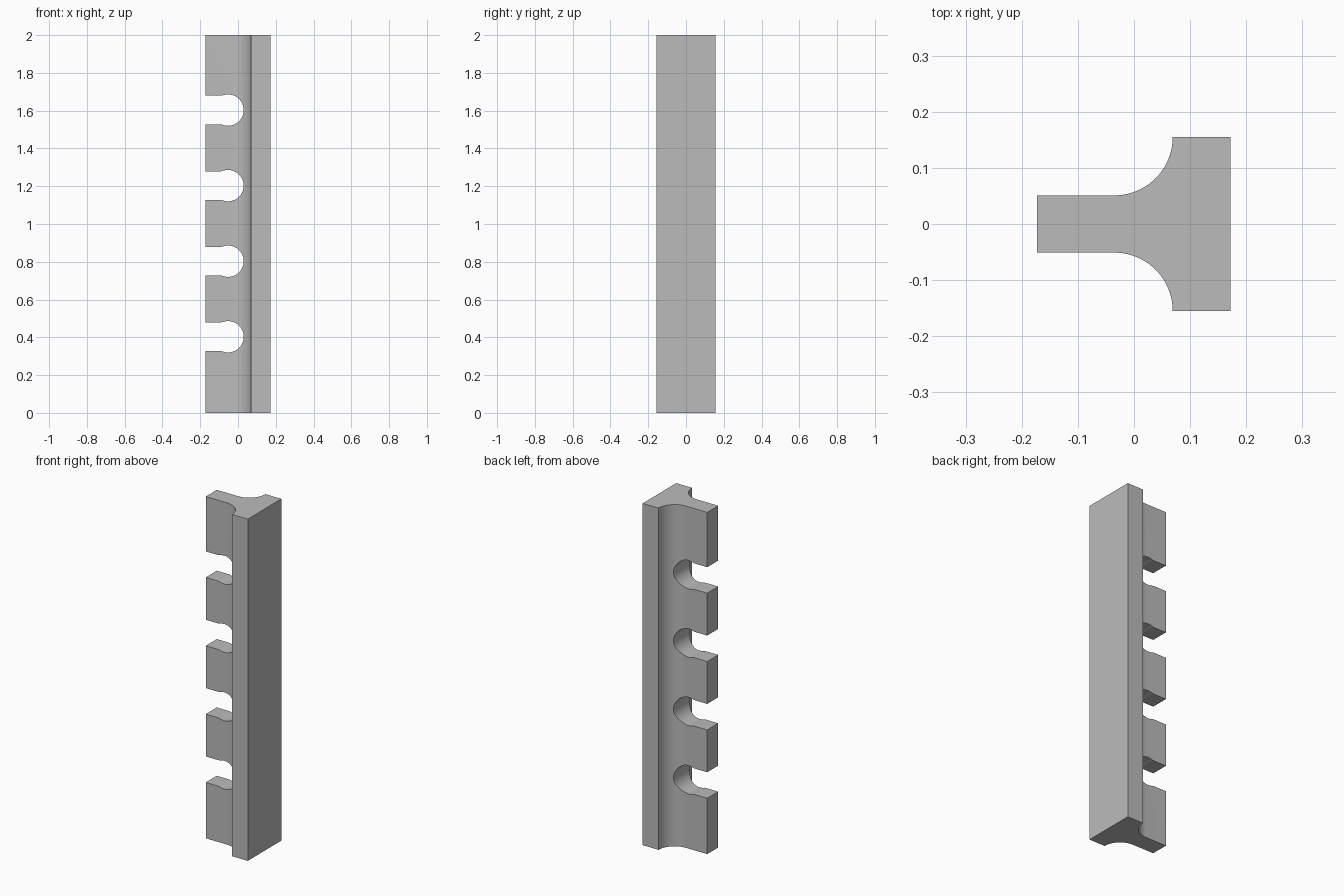
import bpy, bmesh
from math import sin, cos, pi, sqrt, atan2, radians
from mathutils import Vector

cube = bpy.data.objects.get("Cube")
if cube:
    bpy.data.objects.remove(cube, do_unlink=True)

grey = bpy.data.materials.new("plain grey")
grey.use_nodes = True
COLOUR = (0.5, 0.5, 0.5, 1)
grey.diffuse_color = COLOUR
grey.node_tree.nodes["Principled BSDF"].inputs["Base Color"].default_value = COLOUR


def arc(cx, cy, r, start, end, steps):
    """Points along an arc, both ends included."""
    angles = [start + (end - start) * i / steps for i in range(steps + 1)]
    return [(cx + r * cos(a), cy + r * sin(a)) for a in angles]


def mirrored(half):
    """Close a half outline by reflecting it in its second coordinate."""
    return half + [(u, -v) for u, v in reversed(half)]


def prism(bm, points, direction):
    """Extrude a flat outline into a closed solid."""
    face = bm.faces.new([bm.verts.new(p) for p in points])
    extruded = bmesh.ops.extrude_face_region(bm, geom=[face])["geom"]
    verts = [g for g in extruded if isinstance(g, bmesh.types.BMVert)]
    bmesh.ops.translate(bm, vec=Vector(direction), verts=verts)


def make_object(name, bm):
    bmesh.ops.recalc_face_normals(bm, faces=bm.faces[:])
    mesh = bpy.data.meshes.new(name)
    bm.to_mesh(mesh)
    bm.free()
    mesh.materials.append(grey)
    obj = bpy.data.objects.new(name, mesh)
    bpy.context.collection.objects.link(obj)
    return obj


# Rail: T-shaped section with filleted inner corners
LEFT, RIGHT, HEIGHT = -0.173, 0.172, 2.0
FLANGE, FILLET = 0.155, 0.104
half = [(LEFT, FLANGE - FILLET)]
half += arc(-0.035, FLANGE, FILLET, -pi / 2, 0, 20)
half += [(RIGHT, FLANGE)]
bm = bmesh.new()
prism(bm, [(x, y, 0) for x, y in mirrored(half)], (0, 0, HEIGHT))
rail = make_object("notched_rail", bm)

# Notches: straight mouth blending into a slightly wider round seat
SEAT_X, SEAT_R, MOUTH, BLEND = -0.053, 0.083, 0.076, 0.05
rise = MOUTH + BLEND
run = sqrt((SEAT_R + BLEND) ** 2 - rise ** 2)
meet = atan2(rise, -run)
notch = [(LEFT - 0.1, MOUTH)]
notch += arc(SEAT_X - run, rise, BLEND, -pi / 2, meet - pi, 6)
notch += arc(SEAT_X, 0, SEAT_R, meet, 0, 24)[1:-1]
notch += [(SEAT_X + SEAT_R, 0)]
outline = notch + [(u, -v) for u, v in reversed(notch[:-1])]
bm = bmesh.new()
for i in range(4):
    z = 0.403 + 0.4 * i
    prism(bm, [(x, -0.3, z + v) for x, v in outline], (0, 0.6, 0))
cutter = make_object("notch_cutter", bm)
cutter.hide_render = True

cut = rail.modifiers.new("notches", "BOOLEAN")
cut.operation = "DIFFERENCE"
cut.solver = "EXACT"
cut.object = cutter

# Apply the cut and shade
bpy.ops.object.select_all(action="DESELECT")
bpy.context.view_layer.objects.active = rail
rail.select_set(True)
bpy.ops.object.modifier_apply(modifier=cut.name)
bpy.data.objects.remove(cutter, do_unlink=True)
bpy.ops.object.shade_smooth_by_angle(angle=radians(30))
